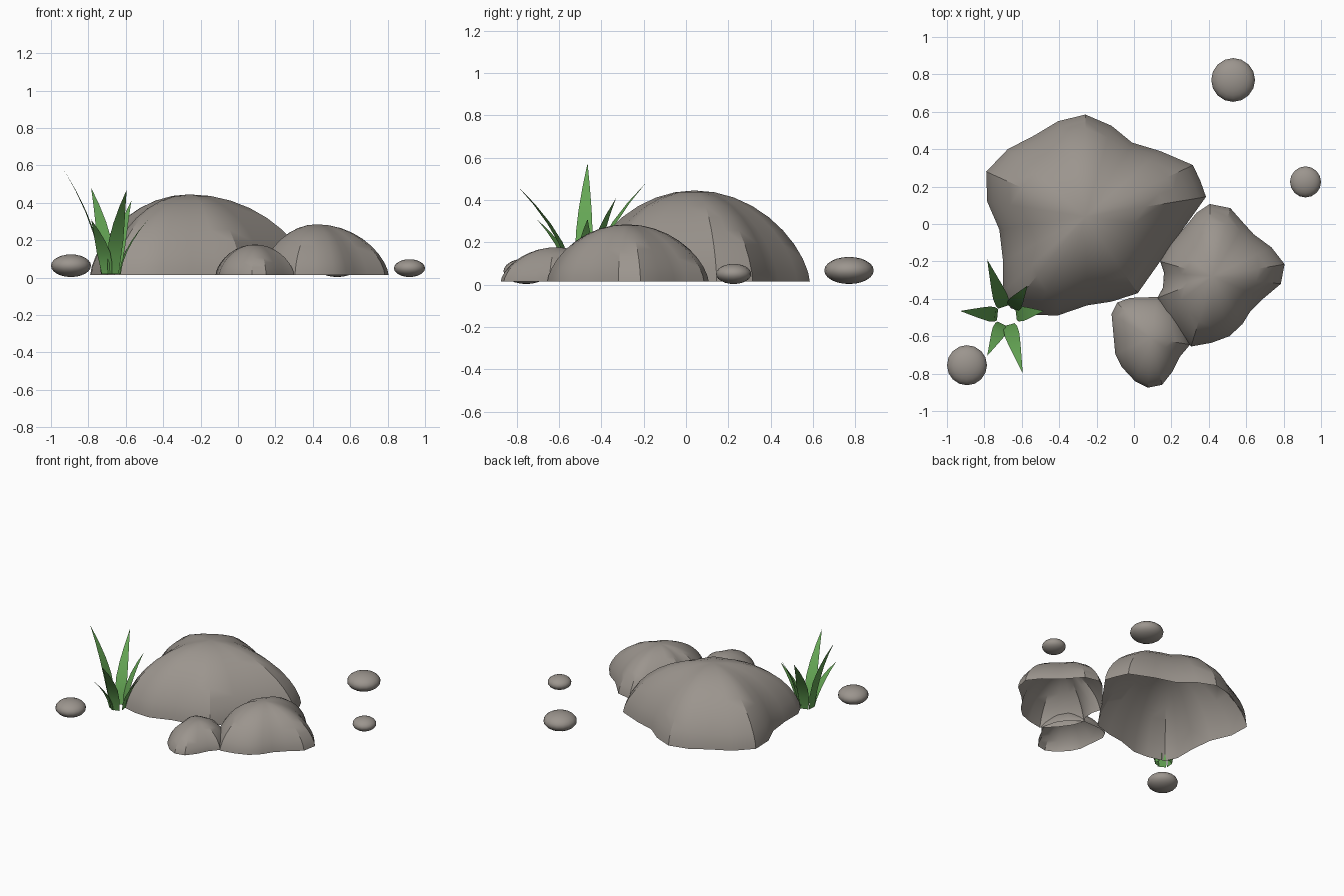
import bpy, bmesh, math
from mathutils import Vector

cube = bpy.data.objects.get("Cube")
if cube:
    bpy.data.objects.remove(cube, do_unlink=True)


def material(name, rgb):
    m = bpy.data.materials.new(name)
    m.use_nodes = True
    color = (*rgb, 1.0)
    m.diffuse_color = color
    bsdf = next(n for n in m.node_tree.nodes if n.type == 'BSDF_PRINCIPLED')
    bsdf.inputs["Base Color"].default_value = color
    bsdf.inputs["Roughness"].default_value = 0.9
    return m


STONE = material("warm grey stone", (0.33, 0.30, 0.27))
GRASS = material("grass green", (0.13, 0.38, 0.09))


def finish(name, bm, mat, angle=30):
    mesh = bpy.data.meshes.new(name)
    bm.to_mesh(mesh)
    bm.free()
    mesh.materials.append(mat)
    obj = bpy.data.objects.new(name, mesh)
    bpy.context.collection.objects.link(obj)
    bpy.ops.object.select_all(action='DESELECT')
    obj.select_set(True)
    bpy.context.view_layer.objects.active = obj
    bpy.ops.object.shade_smooth_by_angle(angle=math.radians(angle))
    return obj


def rock(name, apex, outline, base=0.015, rings=9, power=1.3):
    """Open-bottomed dome rising from a ground outline to an apex."""
    bm = bmesh.new()
    ax, ay, az = apex
    loops = []
    for i in range(rings):
        t = math.pi / 2 * (1 - i / rings)
        r = math.sin(t)
        z = base + (az - base) * max(math.cos(t), 0.0) ** power
        loops.append([bm.verts.new((ax + (x - ax) * r, ay + (y - ay) * r, z))
                      for x, y in outline])
    top = bm.verts.new(apex)
    n = len(outline)
    for k in range(n):
        j = (k + 1) % n
        for a, b in zip(loops, loops[1:]):
            bm.faces.new((a[k], a[j], b[j], b[k]))
        bm.faces.new((loops[-1][k], loops[-1][j], top))
    # Outlines run clockwise, so turn the shell outwards
    bmesh.ops.reverse_faces(bm, faces=bm.faces[:])
    return finish(name, bm, STONE)


# Three overlapping boulders
rock("large_rock", (-0.26, 0.04, 0.445), [
    (-0.79, 0.28), (-0.675, 0.40), (-0.53, 0.475), (-0.405, 0.55),
    (-0.26, 0.585), (-0.12, 0.525), (-0.01, 0.435), (0.14, 0.39),
    (0.315, 0.315), (0.355, 0.23), (0.385, 0.145), (0.26, -0.03),
    (0.14, -0.20), (0.02, -0.37), (-0.12, -0.415), (-0.25, -0.435),
    (-0.41, -0.49), (-0.53, -0.485), (-0.66, -0.45), (-0.70, -0.36),
    (-0.70, -0.20), (-0.72, -0.03), (-0.785, 0.12)])

rock("medium_rock", (0.42, -0.28, 0.285), [
    (0.405, 0.107), (0.515, 0.085), (0.59, 0.0), (0.64, -0.055),
    (0.735, -0.125), (0.805, -0.215), (0.785, -0.32), (0.69, -0.40),
    (0.62, -0.47), (0.58, -0.535), (0.51, -0.60), (0.415, -0.635),
    (0.305, -0.655), (0.22, -0.57), (0.155, -0.48), (0.125, -0.395),
    (0.155, -0.34), (0.16, -0.26), (0.14, -0.20), (0.19, -0.11),
    (0.27, -0.02), (0.335, 0.06)])

rock("small_rock", (0.09, -0.61, 0.177), [
    (-0.12, -0.48), (-0.09, -0.42), (-0.02, -0.395), (0.125, -0.39),
    (0.22, -0.45), (0.27, -0.53), (0.30, -0.645), (0.245, -0.71),
    (0.205, -0.79), (0.15, -0.86), (0.075, -0.875), (0.005, -0.84),
    (-0.065, -0.765), (-0.10, -0.695), (-0.11, -0.59)])


# Flattened pebbles
def pebble(name, x, y, radius, height):
    bm = bmesh.new()
    bmesh.ops.create_uvsphere(bm, u_segments=16, v_segments=12, radius=1)
    for v in bm.verts:
        v.co = (x + v.co.x * radius, y + v.co.y * radius,
                (v.co.z + 1) * height / 2 + 0.003)
    finish(name, bm, STONE, 40)


pebble("back_pebble", 0.53, 0.77, 0.117, 0.128)
pebble("left_pebble", 0.917, 0.225, 0.083, 0.095)
pebble("right_pebble", -0.893, -0.755, 0.107, 0.121)

# Grass tuft: curved ribbons leaning outwards from a small ring
TUFT = Vector((-0.68, -0.49, 0.02))
TIPS = [(-0.785, -0.19, 0.48), (-0.57, -0.33, 0.41), (-0.48, -0.465, 0.31),
        (-0.595, -0.80, 0.47), (-0.785, -0.705, 0.31), (-0.93, -0.465, 0.575)]
PROFILE = [(0.0, 0.030), (0.2, 0.038), (0.4, 0.040), (0.6, 0.031),
           (0.8, 0.017)]  # height fraction, half width

for number, tip in enumerate(TIPS, 1):
    tip = Vector(tip)
    out = Vector((tip.x - TUFT.x, tip.y - TUFT.y, 0)).normalized()
    side = Vector((-out.y, out.x, 0))
    root = TUFT + out * 0.05
    reach = Vector((tip.x - root.x, tip.y - root.y, 0))
    bm = bmesh.new()
    rows = []
    for t, half in PROFILE:
        c = root + reach * t ** 1.7 + Vector((0, 0, (tip.z - root.z) * t))
        rows.append([bm.verts.new(c - side * half), bm.verts.new(c + side * half)])
    for a, b in zip(rows, rows[1:]):
        bm.faces.new((a[0], a[1], b[1], b[0]))
    bm.faces.new((rows[-1][0], rows[-1][1], bm.verts.new(tip)))
    finish(f"grass_blade_{number}", bm, GRASS)
